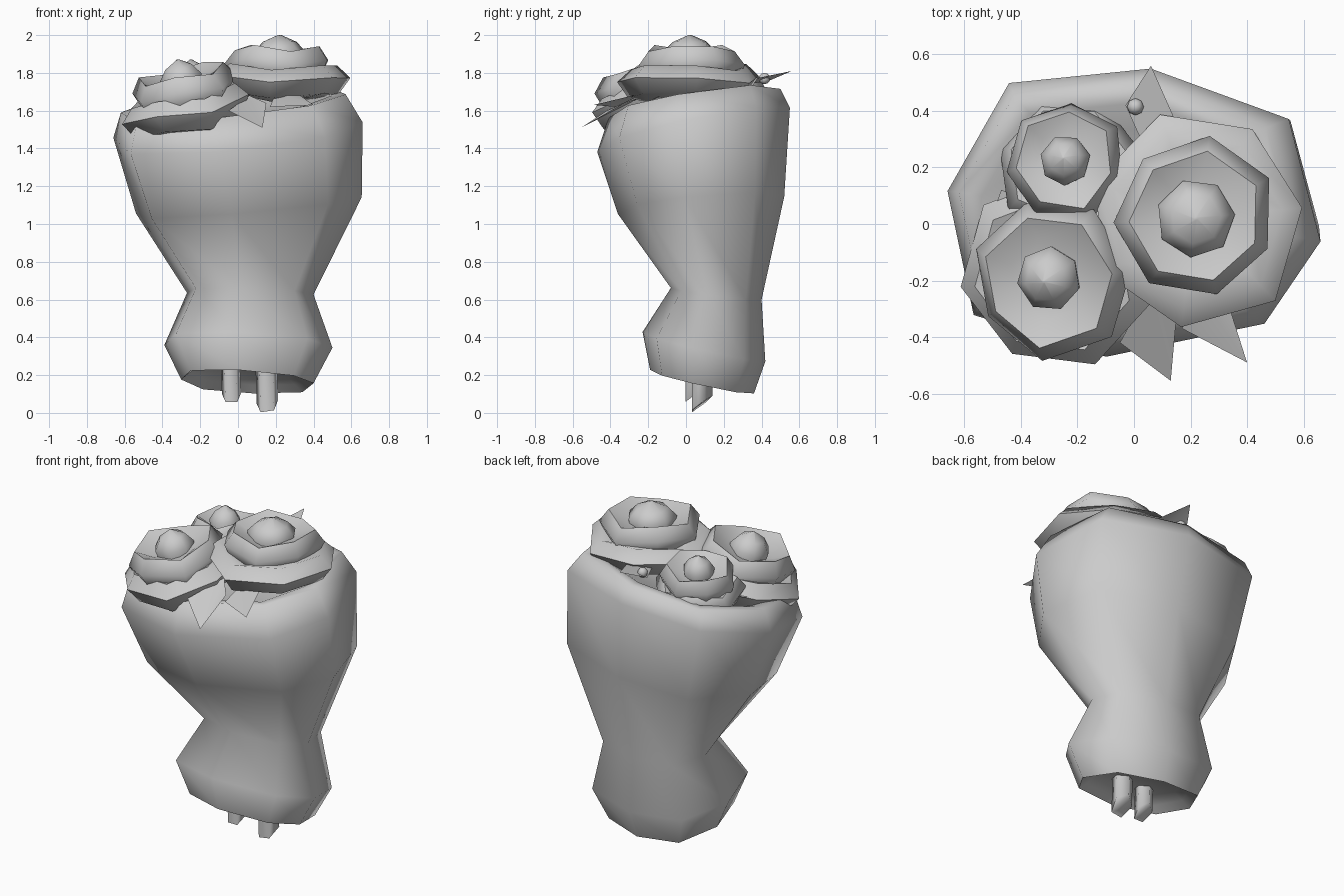
import bpy, bmesh, math, random
from math import radians, cos, sin, pi
from mathutils import Vector

if "Cube" in bpy.data.objects:
    bpy.data.objects.remove(bpy.data.objects["Cube"])

random.seed(4)


def make(name, verts, faces, angle=60, closed=True):
    me = bpy.data.meshes.new(name)
    me.from_pydata([tuple(v) for v in verts], [], faces)
    ob = bpy.data.objects.new(name, me)
    bpy.context.collection.objects.link(ob)
    if closed:
        bm = bmesh.new()
        bm.from_mesh(me)
        bmesh.ops.recalc_face_normals(bm, faces=bm.faces)
        bm.to_mesh(me)
        bm.free()
    bpy.ops.object.select_all(action='DESELECT')
    ob.select_set(True)
    bpy.context.view_layer.objects.active = ob
    bpy.ops.object.shade_smooth_by_angle(angle=radians(angle))
    return ob


def loft(name, rings, angle=60):
    n = len(rings[0])
    verts = [v for r in rings for v in r]
    faces = [(k * n + i, k * n + (i + 1) % n, (k + 1) * n + (i + 1) % n, (k + 1) * n + i)
             for k in range(len(rings) - 1) for i in range(n)]
    faces += [tuple(range(n)), tuple(range(len(verts) - n, len(verts)))]
    return make(name, verts, faces, angle)


# Paper wrap: one irregular octagon scaled and tilted at each level
outline = [(-1, .15), (-.67, .9), (.09, 1), (.83, .65), (1, -.2), (.7, -.77), (-.15, -1), (-.86, -.71)]
levels = [  # xmin, xmax, ymin, ymax, z, tilt in x, tilt in y
    (-.20, .31, -.10, .28, .23, -.02, -.04),
    (-.25, .35, -.15, .32, .20, -.02, -.05),
    (-.30, .40, -.19, .36, .165, -.02, -.06),
    (-.39, .50, -.23, .42, .35, -.02, -.075),
    (-.27, .40, -.08, .40, .63, -.01, -.03),
    (-.54, .655, -.36, .52, 1.10, .05, .04),
    (-.66, .66, -.47, .55, 1.50, .06, .11),
    (-.62, .57, -.41, .50, 1.64, .06, .07),
    (-.54, .50, -.35, .43, 1.635, .06, .07),
    (-.40, .38, -.25, .34, 1.58, .06, .06)]
loft("paper_wrap", [[((a + b) / 2 + u * (b - a) / 2, (c + d) / 2 + v * (d - c) / 2, z + tx * u + ty * v)
                     for u, v in outline] for a, b, c, d, z, tx, ty in levels], 80)


# Roses: two plump petal layers and a domed bud, tilted along an axis
def rose(name, top, axis, bud, mid, outer, s, n, start):
    rot = Vector((0, 0, 1)).rotation_difference(Vector(axis).normalized())

    def layer(part, profile, sides, jitter, phase):
        dr = [1 + jitter * random.uniform(-1, 1) for _ in range(sides)]
        dz = [jitter * .3 * (-1) ** i for i in range(sides)]
        loft(name + part, [[Vector(top) + rot @ Vector((
            r * dr[i] * cos(phase + 2 * pi * i / sides),
            r * dr[i] * sin(phase + 2 * pi * i / sides), h + dz[i]))
            for i in range(sides)] for r, h in profile], 65)

    for part, r, lo, hi, k in (("_outer_petals", outer, -.34 * s, -.17 * s, 0),
                               ("_inner_petals", mid, -.26 * s, -.07 * s, .4)):
        h = hi - lo
        layer(part, [(r * .6, lo), (r * .87, lo + h * .12), (r * 1.03, lo + h * .62), (r * .84, hi),
                     (r * .52, hi - h * .2)], n, .05, start + k)
    layer("_bud", [(bud * .9, -.15 * s), (bud, -.085 * s), (bud * .65, -.035 * s), (bud * .05, 0)],
          n, .005, start)


rose("large_rose", (.22, .02, 2.0), (.02, 0, 1), .14, .28, .38, 1.0, 7, .1)
rose("front_rose", (-.32, -.205, 1.87), (-.2, -.12, 1), .115, .28, .335, 1.1, 7, .6)
rose("back_rose", (-.25, .235, 1.87), (-.08, .12, 1), .09, .21, .25, .95, 7, .2)


# Leaves: four corners folded along base-to-tip midrib
def leaf(name, base, left, tip, right):
    make(name, [base, left, tip, right], [(0, 2, 1), (0, 3, 2)], 30, closed=False)


leaf("front_leaf_left", (.06, -.22, 1.68), (-.05, -.42, 1.60), (.13, -.555, 1.51), (.15, -.33, 1.64))
leaf("front_leaf_right", (.2, -.2, 1.70), (.17, -.37, 1.62), (.40, -.49, 1.63), (.33, -.27, 1.68))
leaf("back_leaf", (.06, .22, 1.74), (-.03, .42, 1.75), (.06, .56, 1.81), (.14, .38, 1.77))
leaf("left_leaf", (-.25, .05, 1.62), (-.47, .12, 1.63), (-.52, -.02, 1.60), (-.4, -.1, 1.60))

# Small berry beside the back leaf
bpy.ops.mesh.primitive_uv_sphere_add(segments=8, ring_count=6, radius=.03, location=(.005, .415, 1.77))
bpy.context.object.name = "berry"
bpy.ops.object.shade_smooth_by_angle(angle=radians(60))


# Stems: short five-sided rods with slanted cut ends
def stem(name, x, y, r, z, slope_x, slope_y):
    ring = [(r * cos(2 * pi * (i + .25) / 5), r * sin(2 * pi * (i + .25) / 5)) for i in range(5)]
    loft(name, [[(x + a, y + b, z + slope_x * a + slope_y * b) for a, b in ring],
                [(x + a - .01, y + b, .42) for a, b in ring]], 75)


stem("stem_right", .155, .08, .06, .045, .15, .75)
stem("stem_left", -.035, .04, .053, .09, 0, .75)
